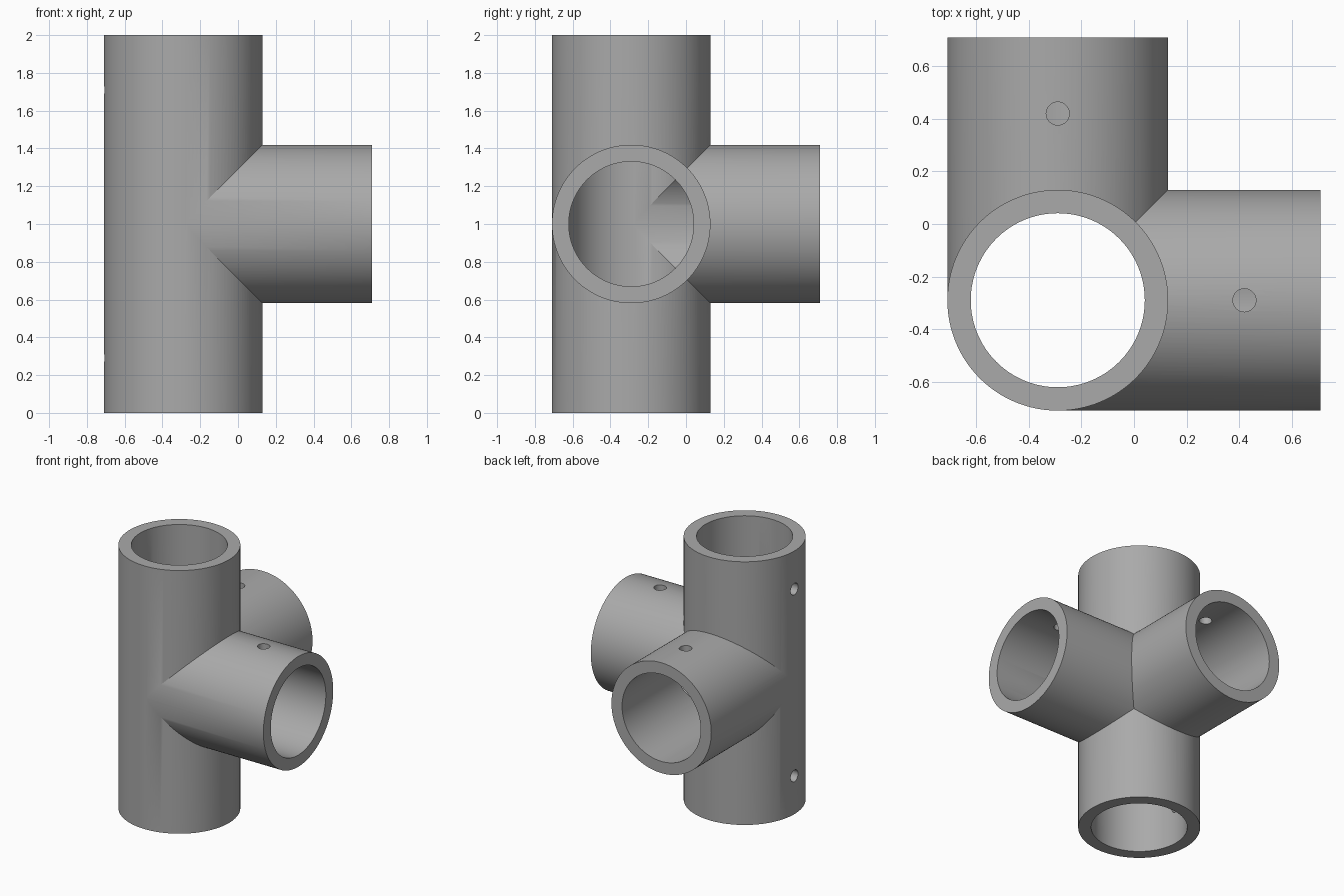
import bpy
from math import radians
from mathutils import Vector

cube = bpy.data.objects.get("Cube")
if cube:
    bpy.data.objects.remove(cube, do_unlink=True)

AXIS = -0.29       # x and y of the upright tube
MID = 1.0          # height of the side sockets
END = 0.71         # open end of the side sockets
OUTER, BORE, SCREW = 0.42, 0.331, 0.044
HUB = Vector((AXIS, AXIS, MID))

grey = bpy.data.materials.new("grey plastic")
grey.use_nodes = True
colour = (0.4, 0.4, 0.4, 1)
grey.diffuse_color = colour
grey.node_tree.nodes["Principled BSDF"].inputs["Base Color"].default_value = colour


def rod(name, start, end, radius, sides=128):
    """Solid cylinder between two points."""
    start, end = Vector(start), Vector(end)
    span = end - start
    bpy.ops.mesh.primitive_cylinder_add(
        vertices=sides, radius=radius, depth=span.length,
        location=(start + end) / 2,
        rotation=span.to_track_quat("Z", "Y").to_euler())
    obj = bpy.context.object
    obj.name = name
    obj.data.materials.append(grey)
    return obj


def combine(body, tool, operation):
    """Apply a boolean and remove the tool."""
    mod = body.modifiers.new(operation.lower(), "BOOLEAN")
    mod.operation, mod.object, mod.solver = operation, tool, "EXACT"
    bpy.context.view_layer.objects.active = body
    bpy.ops.object.modifier_apply(modifier=mod.name)
    bpy.data.objects.remove(tool, do_unlink=True)


# Upright tube and two side sockets at right angles
fitting = rod("pipe_fitting", (AXIS, AXIS, 0), (AXIS, AXIS, 2), OUTER)
arms = [Vector((1, 0, 0)), Vector((0, 1, 0))]
length = END - AXIS
for arm in arms:
    combine(fitting, rod("socket", HUB, HUB + arm * length, OUTER - 0.0005), "UNION")

# Bores through the upright and into each socket
combine(fitting, rod("bore", (AXIS, AXIS, -0.1), (AXIS, AXIS, 2.1), BORE), "DIFFERENCE")
for arm in arms:
    combine(fitting, rod("bore", HUB, HUB + arm * (length + 0.1), BORE - 0.0005), "DIFFERENCE")

# Screw holes: one on top of each socket, two on the outer side of the upright
up, out = Vector((0, 0, 1)), Vector((-1, 0, 0))
holes = [(HUB + arm * 0.71, up) for arm in arms]
holes += [(HUB + up * dz, out) for dz in (-0.71, 0.71)]
for centre, way in holes:
    combine(fitting, rod("screw_hole", centre + way * 0.2, centre + way * 0.5, SCREW, 32), "DIFFERENCE")

# Smooth walls with crisp rims and joints
bpy.ops.object.select_all(action="DESELECT")
fitting.select_set(True)
bpy.context.view_layer.objects.active = fitting
bpy.ops.object.shade_smooth_by_angle(angle=radians(25))
